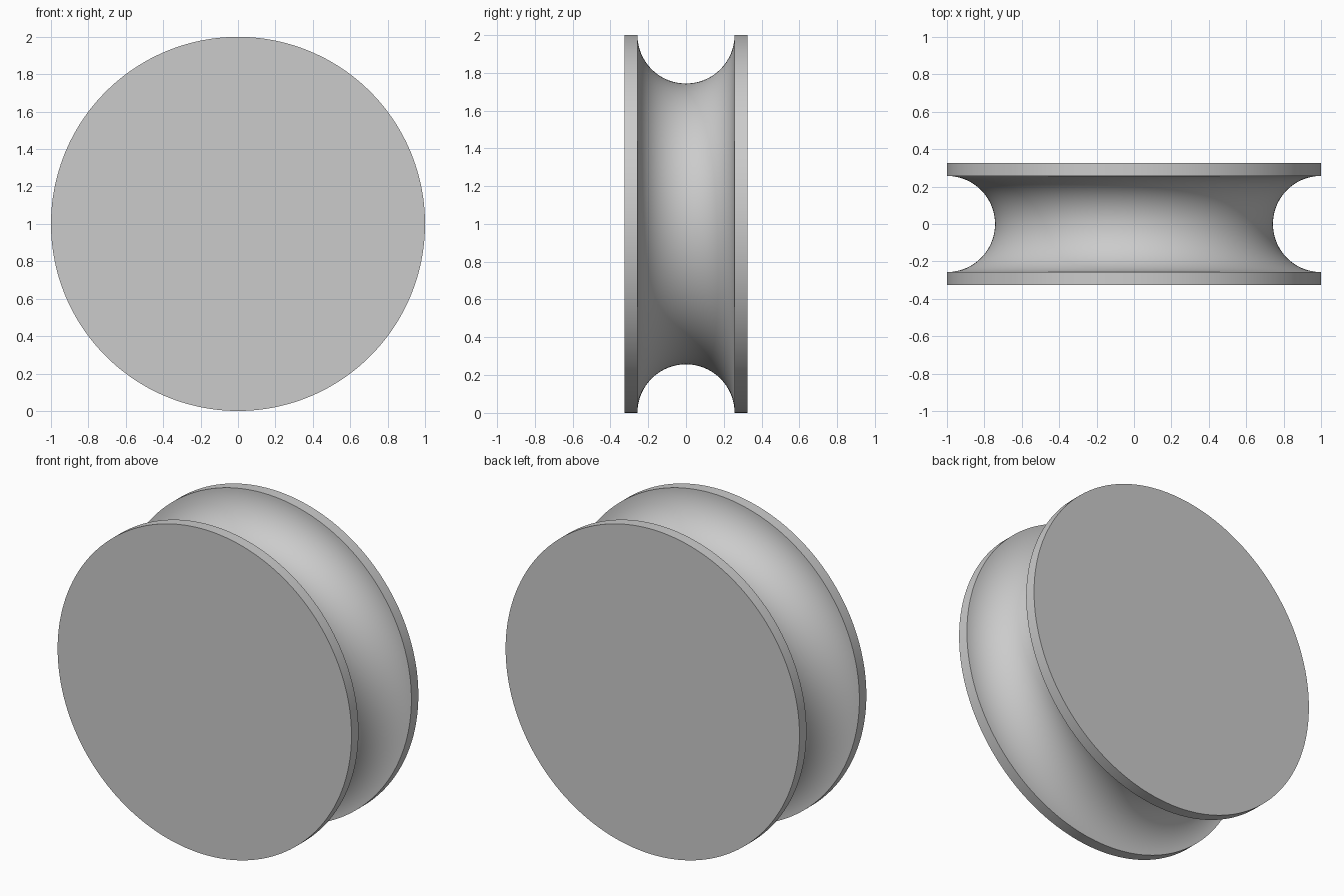
import bpy, bmesh
from math import sin, cos, pi, radians
from mathutils import Vector

cube = bpy.data.objects.get("Cube")
if cube:
    bpy.data.objects.remove(cube, do_unlink=True)

RADIUS = 1.0
HALF_WIDTH = 0.325
GROOVE = 0.257
ARC_STEPS = 48
SEGMENTS = 192

# Plain grey
grey = bpy.data.materials.new("light_grey")
grey.use_nodes = True
colour = (0.6, 0.6, 0.6, 1)
grey.diffuse_color = colour
grey.node_tree.nodes["Principled BSDF"].inputs["Base Color"].default_value = colour

# Half section: front rim, half-round groove, back rim
profile = [(RADIUS, -HALF_WIDTH)]
for i in range(ARC_STEPS + 1):
    a = pi * i / ARC_STEPS
    profile.append((RADIUS - GROOVE * sin(a), -GROOVE * cos(a)))
profile.append((RADIUS, HALF_WIDTH))

# Turn the section around the y axis
bm = bmesh.new()
rings = []
for r, y in profile:
    rings.append([bm.verts.new((r * cos(2 * pi * s / SEGMENTS), y,
                                RADIUS + r * sin(2 * pi * s / SEGMENTS)))
                  for s in range(SEGMENTS)])
for low, high in zip(rings, rings[1:]):
    for s in range(SEGMENTS):
        t = (s + 1) % SEGMENTS
        bm.faces.new((low[s], low[t], high[t], high[s]))

# Flat end discs
bm.faces.new(rings[0])
bm.faces.new(rings[-1])
bmesh.ops.recalc_face_normals(bm, faces=bm.faces)

mesh = bpy.data.meshes.new("grooved_wheel")
bm.to_mesh(mesh)
bm.free()
mesh.materials.append(grey)
wheel = bpy.data.objects.new("grooved_wheel", mesh)
bpy.context.collection.objects.link(wheel)

# Smooth groove with crisp rim edges
bpy.context.view_layer.objects.active = wheel
wheel.select_set(True)
bpy.ops.object.shade_smooth_by_angle(angle=radians(30))
